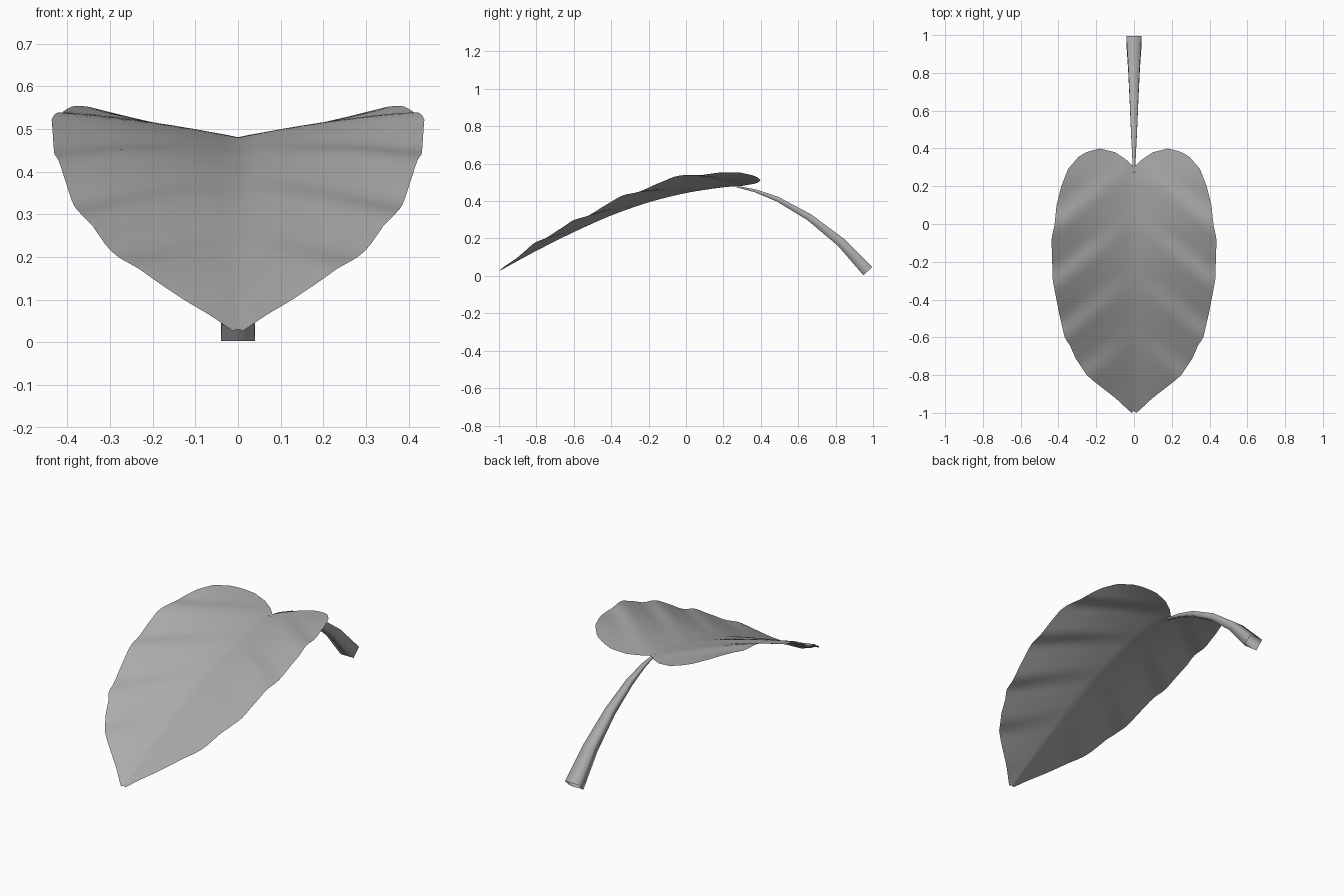
import bpy, bmesh
from math import sin, cos, pi, hypot
from mathutils import Vector

cube = bpy.data.objects.get("Cube")
if cube:
    bpy.data.objects.remove(cube, do_unlink=True)

# One plain grey for leaf and stem
grey = bpy.data.materials.new("mid_grey")
grey.use_nodes = True
colour = (0.41, 0.41, 0.41, 1)
grey.diffuse_color = colour
grey.node_tree.nodes["Principled BSDF"].inputs["Base Color"].default_value = colour


def finish(name, bm, angle):
    bmesh.ops.recalc_face_normals(bm, faces=bm.faces)
    mesh = bpy.data.meshes.new(name)
    bm.to_mesh(mesh)
    bm.free()
    obj = bpy.data.objects.new(name, mesh)
    bpy.context.collection.objects.link(obj)
    mesh.materials.append(grey)
    bpy.ops.object.select_all(action="DESELECT")
    obj.select_set(True)
    bpy.context.view_layer.objects.active = obj
    bpy.ops.object.shade_smooth_by_angle(angle=angle)
    return obj


def lerp_table(table, t):
    for (a, va), (b, vb) in zip(table, table[1:]):
        if t <= b:
            return va + (vb - va) * (t - a) / (b - a)
    return table[-1][1]


def smooth_table(table, t):
    return sum(lerp_table(table, t + d) for d in (-.06, -.03, 0, .03, .06)) / 5


# Half outline from the notch round the lobe to the tip
OUTLINE = [(0, .3), (.04, .34), (.1, .38), (.18, .4), (.24, .385), (.29, .36),
           (.35, .29), (.385, .2), (.41, .1), (.42, 0), (.437, -.08),
           (.43, -.3), (.395, -.48), (.365, -.61), (.345, -.63), (.31, -.71),
           (.25, -.8), (.21, -.835), (.1, -.92), (.03, -.985), (.012, -1)]
lengths = [0]
for p, q in zip(OUTLINE, OUTLINE[1:]):
    lengths.append(lengths[-1] + hypot(q[0] - p[0], q[1] - p[1]))
EDGE_X = [(s / lengths[-1], p[0]) for s, p in zip(lengths, OUTLINE)]
EDGE_Y = [(s / lengths[-1], p[1]) for s, p in zip(lengths, OUTLINE)]

# Height of the midrib and slope of the sides along y
MIDRIB = [(-1, .025), (-.8, .135), (-.6, .235), (-.4, .325), (-.2, .395),
          (0, .445), (.2, .475), (.3, .482), (.42, .482)]
SLOPE = [(-1, .17), (-.8, .18), (-.6, .15), (-.4, .17), (0, .22), (.15, .22),
         (.3, .19), (.4, .15)]


def leaf_height(x, y):
    # Midrib, raised sides and soft ripples between slanting veins
    phase = 2 * pi * (y + .8 * x + .03) / .31
    ripple = .008 * min(1, x / .36) * (cos(phase) + .25 * sin(2 * phase))
    return smooth_table(MIDRIB, y) + smooth_table(SLOPE, y) * x + ripple


# Leaf blade: rows run from midrib to edge, mirrored in x
ROWS, COLS = 72, 10
bm = bmesh.new()
grid = []
for i in range(ROWS + 1):
    f = i / ROWS
    ex, ey = lerp_table(EDGE_X, f), lerp_table(EDGE_Y, f)
    my = .3 - 1.29 * f ** 2
    row = []
    for j in range(-COLS, COLS + 1):
        u = abs(j) / COLS
        x, y = ex * u, my + (ey - my) * u
        row.append(bm.verts.new((x if j > 0 else -x, y, leaf_height(x, y))))
    grid.append(row)
for a, b in zip(grid, grid[1:]):
    for j in range(2 * COLS):
        bm.faces.new((a[j], b[j], b[j + 1], a[j + 1]))
bmesh.ops.remove_doubles(bm, verts=bm.verts, dist=.0005)
leaf = finish("leaf_blade", bm, pi / 3)
if leaf.data.polygons[len(leaf.data.polygons) // 2].normal.z < 0:
    leaf.data.flip_normals()

# Stem: four-sided open tube that widens to its cut end (y, z, half width)
PATH = [(.27, .478, .005), (.37, .455, .01), (.49, .41, .016),
        (.66, .313, .023), (.83, .178, .031), (.972, .025, .04)]
CORNERS = [(-1, -.8), (1, -.8), (1, .8), (-1, .8)]
bm = bmesh.new()
rings = []
for i, (y, z, r) in enumerate(PATH):
    p, q = PATH[max(i - 1, 0)], PATH[min(i + 1, len(PATH) - 1)]
    along = Vector((0, q[0] - p[0], q[1] - p[1])).normalized()
    up = Vector((1, 0, 0)).cross(along)
    rings.append([bm.verts.new(Vector((r * side, y, z)) + up * (r * lift))
                  for side, lift in CORNERS])
for a, b in zip(rings, rings[1:]):
    for k in range(4):
        n = (k + 1) % 4
        bm.faces.new((a[k], a[n], b[n], b[k]))
finish("stem", bm, pi * .6)
